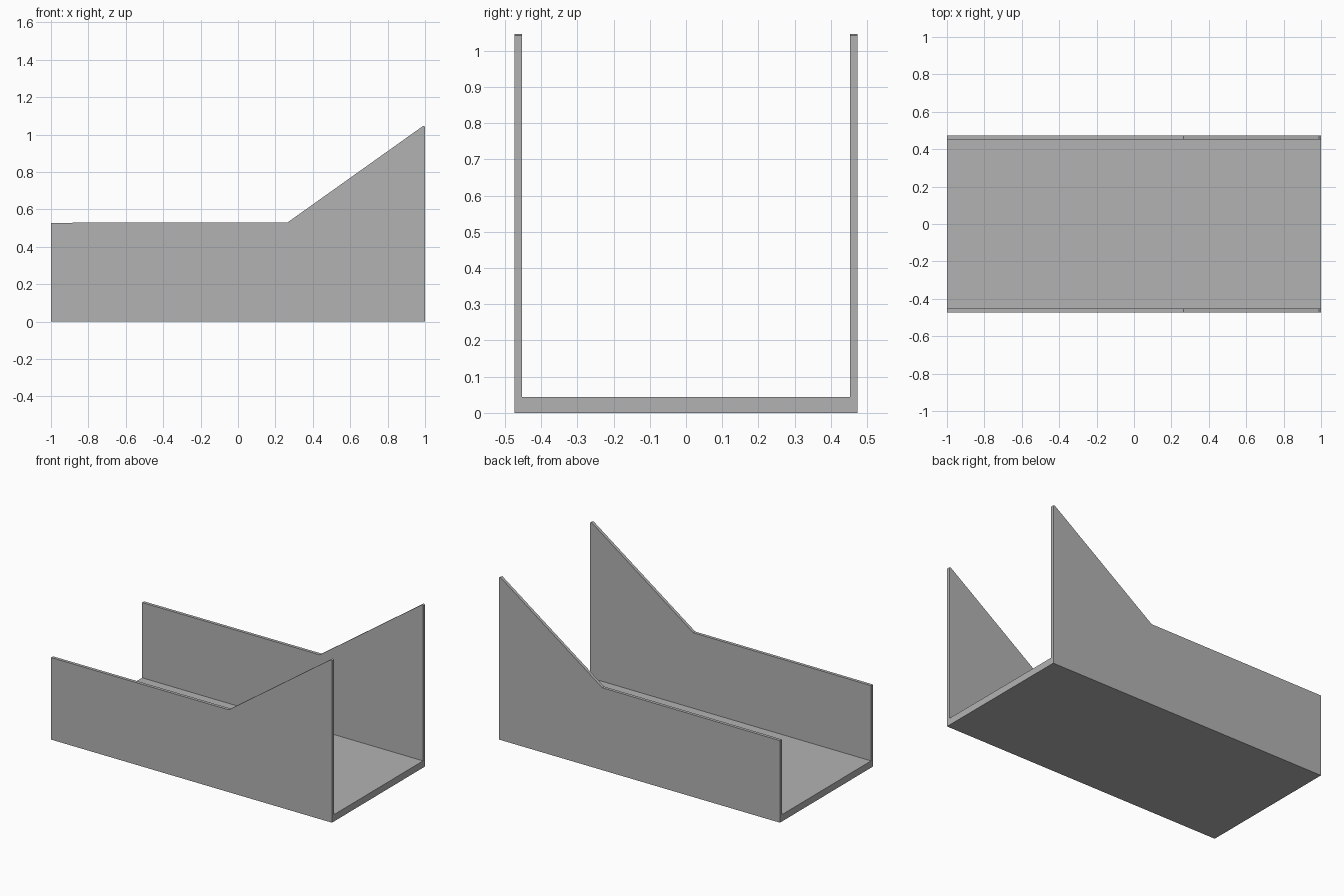
import bpy, bmesh, math

if "Cube" in bpy.data.objects:
    bpy.data.objects.remove(bpy.data.objects["Cube"])

OUTER, INNER, FLOOR = 0.473, 0.453, 0.044   # half widths and floor thickness
# (x, wall top height) along the length of the channel
STATIONS = [(-1.0, 0.528), (0.265, 0.53), (0.99, 1.046), (1.0, 1.042)]

grey = bpy.data.materials.new("plain grey")
grey.diffuse_color = (0.45, 0.45, 0.45, 1)
grey.use_nodes = True
grey.node_tree.nodes["Principled BSDF"].inputs["Base Color"].default_value = grey.diffuse_color


def u_section(top):
    """U-shaped cross-section as (y, z) points."""
    half = [(OUTER, 0), (OUTER, top), (INNER, top), (INNER, FLOOR)]
    return half + [(-y, z) for y, z in reversed(half)]


# Open channel: U section swept along x, walls rising towards one end
bm = bmesh.new()
rings = [[bm.verts.new((x, y, z)) for y, z in u_section(top)] for x, top in STATIONS]
for a, b in zip(rings, rings[1:]):
    for i in range(8):
        j = (i + 1) % 8
        bm.faces.new((a[i], a[j], b[j], b[i]))
bm.faces.new(rings[0])
bm.faces.new(rings[-1])

# Merge the flat panels and face everything outwards
bmesh.ops.dissolve_limit(bm, angle_limit=math.radians(0.05),
                         verts=bm.verts[:], edges=bm.edges[:])
bmesh.ops.recalc_face_normals(bm, faces=bm.faces[:])

mesh = bpy.data.meshes.new("channel_tray")
bm.to_mesh(mesh)
bm.free()
mesh.materials.append(grey)
tray = bpy.data.objects.new("channel_tray", mesh)
bpy.context.collection.objects.link(tray)
